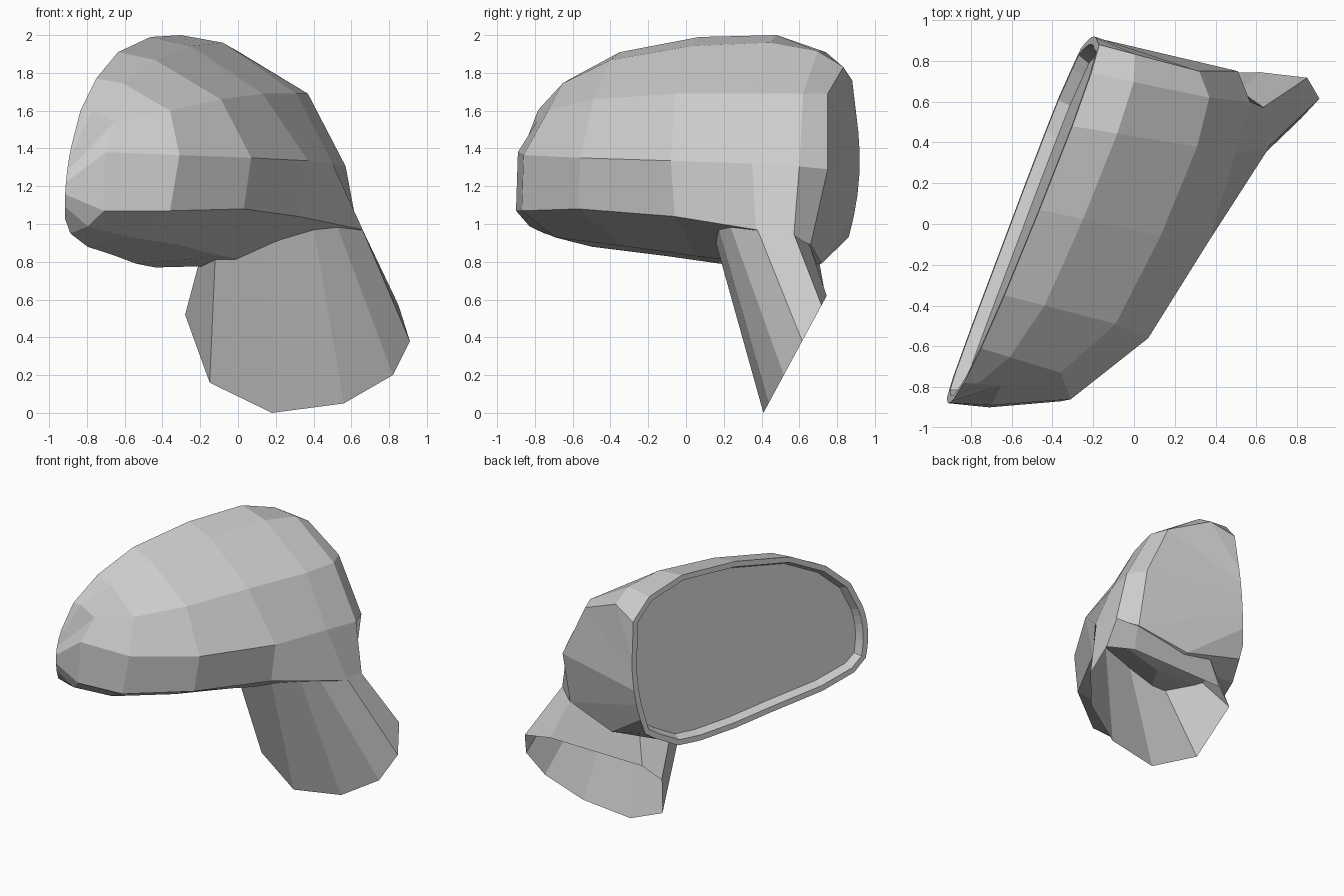
import bpy, bmesh
from mathutils import Vector

cube = bpy.data.objects.get("Cube")
if cube:
    bpy.data.objects.remove(cube, do_unlink=True)

grey = bpy.data.materials.new("plain_grey")
grey.use_nodes = True
grey.diffuse_color = (0.6, 0.6, 0.6, 1)
grey.node_tree.nodes["Principled BSDF"].inputs["Base Color"].default_value = grey.diffuse_color


def rim_point(y, z):
    """Point on the slightly leaning plane of the mirror opening."""
    return Vector((0.39 * y + 0.1 * z - 0.69, y, z))


def end_rib(side, high, low, reach, middle, curve, count):
    """Rounded end of the opening, as a rib lying entirely on the rim."""
    heights = [high + (low - high) * i / (count - 1) for i in range(count)]
    return [rim_point(side * (reach - curve * (z - middle) ** 2), z) for z in heights]


def middle_rib(index, top, bottom, section):
    """Rib over the shell: shoulder, crown, belly, skirt and underside."""
    crown_x, crown_y, belly_x, belly_y, *skirt = section
    start, end = rim_point(*top), rim_point(*bottom)
    crown = Vector((crown_x, crown_y, min(1.69, 1.54 + 0.06 * index)))
    belly = Vector((belly_x, belly_y, 1.38 - 0.015 * index))
    skirt = Vector(skirt)
    shoulder = start.lerp(crown, 0.36)
    shoulder.z += 0.012 * (index + 2)
    underside = skirt.lerp(end, 0.48)
    underside.z -= min(0.09, 0.025 * (index + 1))
    return [start, shoulder, crown, belly, skirt, underside, end]


def add_rows(bm, rows, closed=False):
    """Join neighbouring rows of points with quads and return the vertices."""
    rows = [[bm.verts.new(point) for point in row] for row in rows]
    for near, far in zip(rows, rows[1:]):
        size = len(near)
        for i in range(size if closed else size - 1):
            j = (i + 1) % size
            bm.faces.new((near[i], near[j], far[j], far[i]))
    return rows


def finish(bm, name):
    """Turn the finished bmesh into a flat-shaded object."""
    bmesh.ops.recalc_face_normals(bm, faces=bm.faces)
    mesh = bpy.data.meshes.new(name)
    bm.to_mesh(mesh)
    bm.free()
    mesh.materials.append(grey)
    bpy.context.collection.objects.link(bpy.data.objects.new(name, mesh))


# Upper and lower edge of the opening, as depth and height
top_edge = [(-.78, 1.6), (-.61, 1.77), (-.35, 1.91), (.07, 1.99),
            (.48, 2), (.74, 1.91), (.88, 1.76)]
bottom_edge = [(-.75, .95), (-.5, .88), (-.1, .83), (.18, .79),
               (.45, .77), (.62, .78), (.78, .87)]

# Shell sections: crown x and y, belly x and y, skirt x, y and z
sections = [(-.65, -.79, -.7, -.89, -.71, -.9, 1.07),
            (-.36, -.73, -.31, -.86, -.36, -.87, 1.07),
            (-.09, -.49, .07, -.56, .03, -.57, 1.08),
            (.13, -.06, .37, -.08, .32, -.06, 1.04),
            (.31, .38, .5, .35, .66, .37, .97),
            (.37, .62, .57, .6, .64, .57, .93),
            (.32, .75, .51, .75, .51, .66, .89)]

# Mirror housing: ribs from the outer tip to the inner end
ribs = [middle_rib(i, *parts) for i, parts in enumerate(zip(top_edge, bottom_edge, sections))]
tip = end_rib(-1, 1.41, 1.03, .88, 1.24, .8, len(ribs[0]))
inner_end = end_rib(1, 1.6, .93, .92, 1.34, .35, len(ribs[0]))
bm = bmesh.new()
rows = add_rows(bm, [tip, *ribs, inner_end])

# Mirror opening: flat lip, then a recessed glass panel
opening = [row[0] for row in rows] + rows[-1][1:-1]
opening += [row[-1] for row in reversed(rows)] + rows[0][-2:0:-1]
glass = bm.faces.new(opening)
bmesh.ops.recalc_face_normals(bm, faces=bm.faces)
bmesh.ops.inset_region(bm, faces=[glass], thickness=0.04)
bmesh.ops.inset_region(bm, faces=[glass], thickness=0.025, depth=-0.06)
finish(bm, "mirror_housing")

# Hollow stem flaring from inside the housing to an open, slanted mounting flange
neck = [(-.12, .18, .84), (.17, .15, .93), (.4, .17, .98), (.52, .23, 1), (.65, .37, .99),
        (.63, .57, .95), (.51, .65, .9), (-.1, .7, .83), (-.2, .45, .82)]
flange_outline = [(-.15, .16), (.18, 0), (.56, .05), (.82, .2), (.91, .38),
                  (.85, .57), (.62, .62), (-.15, .61), (-.28, .52)]
flange = [(x, 0.41 + 0.54 * z, z) for x, z in flange_outline]
bm = bmesh.new()
add_rows(bm, [neck, flange], closed=True)
finish(bm, "mounting_stem")
